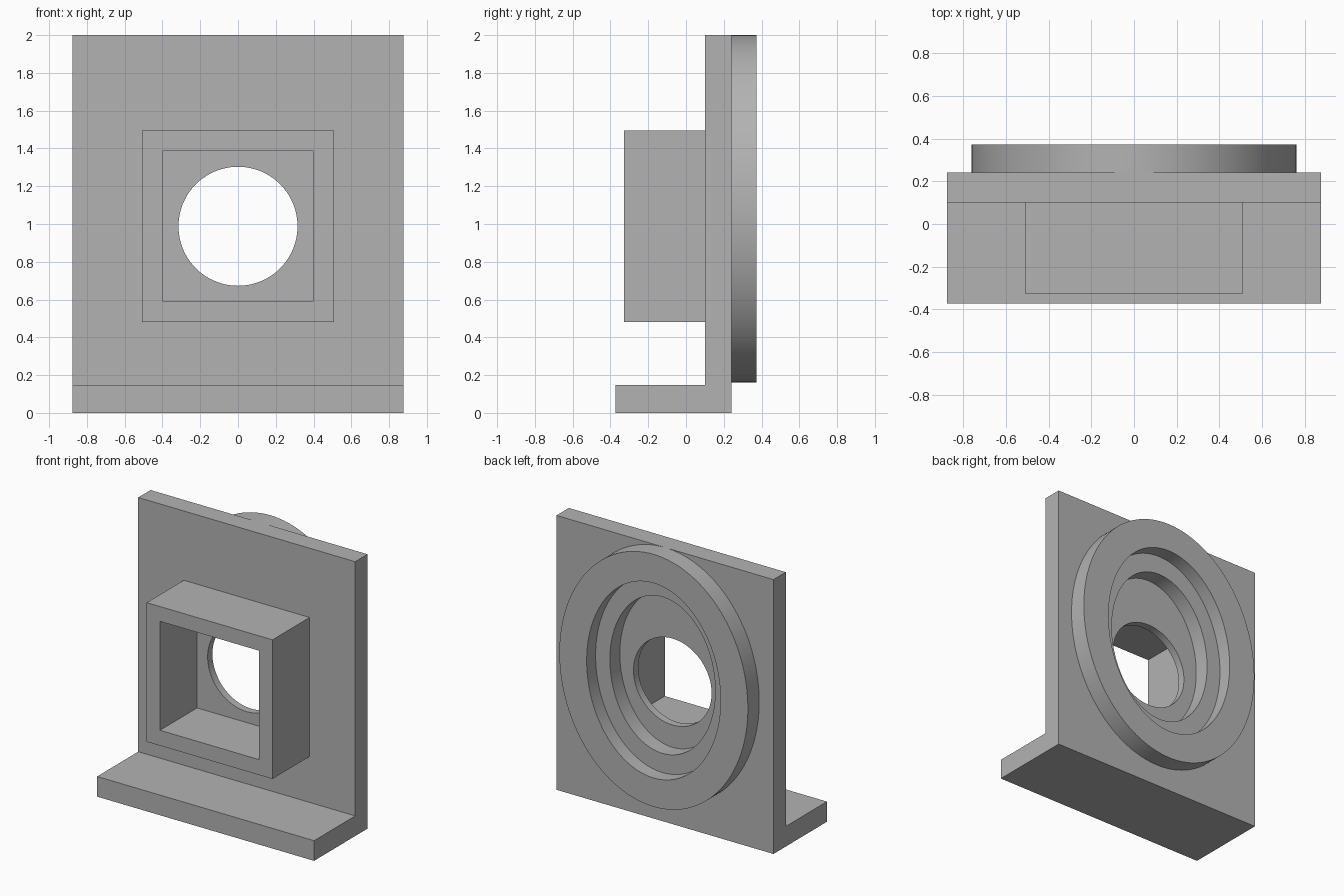
import bpy
import bmesh
import math
from mathutils import Matrix, Vector

cube = bpy.data.objects.get("Cube")
if cube:
    bpy.data.objects.remove(cube, do_unlink=True)

grey = bpy.data.materials.new("Plain grey")
grey.use_nodes = True
grey.diffuse_color = (0.45, 0.45, 0.45, 1)
grey.node_tree.nodes["Principled BSDF"].inputs["Base Color"].default_value = grey.diffuse_color


def finish(name, bm):
    bmesh.ops.recalc_face_normals(bm, faces=bm.faces)
    mesh = bpy.data.meshes.new(name)
    bm.to_mesh(mesh)
    bm.free()
    mesh.materials.append(grey)
    obj = bpy.data.objects.new(name, mesh)
    bpy.context.collection.objects.link(obj)
    return obj


def prism(name, points, direction):
    """Extrude a closed outline along a direction."""
    bm = bmesh.new()
    face = bm.faces.new([bm.verts.new(p) for p in points])
    new = bmesh.ops.extrude_face_region(bm, geom=[face])["geom"]
    bmesh.ops.translate(bm, vec=Vector(direction),
                        verts=[v for v in new if isinstance(v, bmesh.types.BMVert)])
    return finish(name, bm)


def oval(name, rx, rz, z, y0, y1, count=128):
    """Elliptical cylinder lying along y."""
    turns = [2 * math.pi * i / count for i in range(count)]
    points = [(rx * math.cos(a), y0, z + rz * math.sin(a)) for a in turns]
    return prism(name, points, (0, y1 - y0, 0))


def box(name, x, y0, y1, z0, z1):
    points = [(-x, y0, z0), (x, y0, z0), (x, y0, z1), (-x, y0, z1)]
    return prism(name, points, (0, y1 - y0, 0))


def cut(target, *cutters):
    bpy.context.view_layer.objects.active = target
    for cutter in cutters:
        mod = target.modifiers.new("Cut", 'BOOLEAN')
        mod.operation = 'DIFFERENCE'
        mod.solver = 'EXACT'
        mod.object = cutter
        bpy.ops.object.modifier_apply(modifier=mod.name)


def smooth(obj):
    bpy.ops.object.select_all(action='DESELECT')
    obj.select_set(True)
    bpy.context.view_layer.objects.active = obj
    bpy.ops.object.shade_smooth_by_angle(angle=math.radians(30))


# Main solids: L-shaped bracket, oval flange on the back, square frame in front
W, BACK, FRONT, PLATE_F, PLATE_B = 0.875, 0.373, -0.373, 0.1, 0.242
OVAL_Z, HOLE_Z = 1.08, 0.988
profile = [(FRONT, 0), (PLATE_B, 0), (PLATE_B, 2), (PLATE_F, 2), (PLATE_F, 0.147), (FRONT, 0.147)]
bracket = prism("mounting_bracket", [(-W, y, z) for y, z in profile], (2 * W, 0, 0))
flange = oval("oval_flange", 0.76, 0.92, OVAL_Z, PLATE_B, BACK)
frame = box("square_frame", 0.507, -0.327, PLATE_F, 0.481, 1.495)

# Stepped recess, round bore and square opening
wide = oval("wide_recess_cutter", 0.54, 0.71, OVAL_Z, 0.27, 0.5)
narrow = oval("narrow_recess_cutter", 0.425, 0.57, OVAL_Z, 0.155, 0.5)
bore = oval("bore_cutter", 0.315, 0.315, HOLE_Z, 0.0, 0.5)
opening = box("opening_cutter", 0.4, -0.6, 0.3, 0.593, 1.387)

cut(bracket, narrow, bore)
cut(flange, wide, narrow)
cut(frame, opening)
for cutter in (wide, narrow, bore, opening):
    bpy.data.objects.remove(cutter, do_unlink=True)
for part in (bracket, flange, frame):
    smooth(part)
